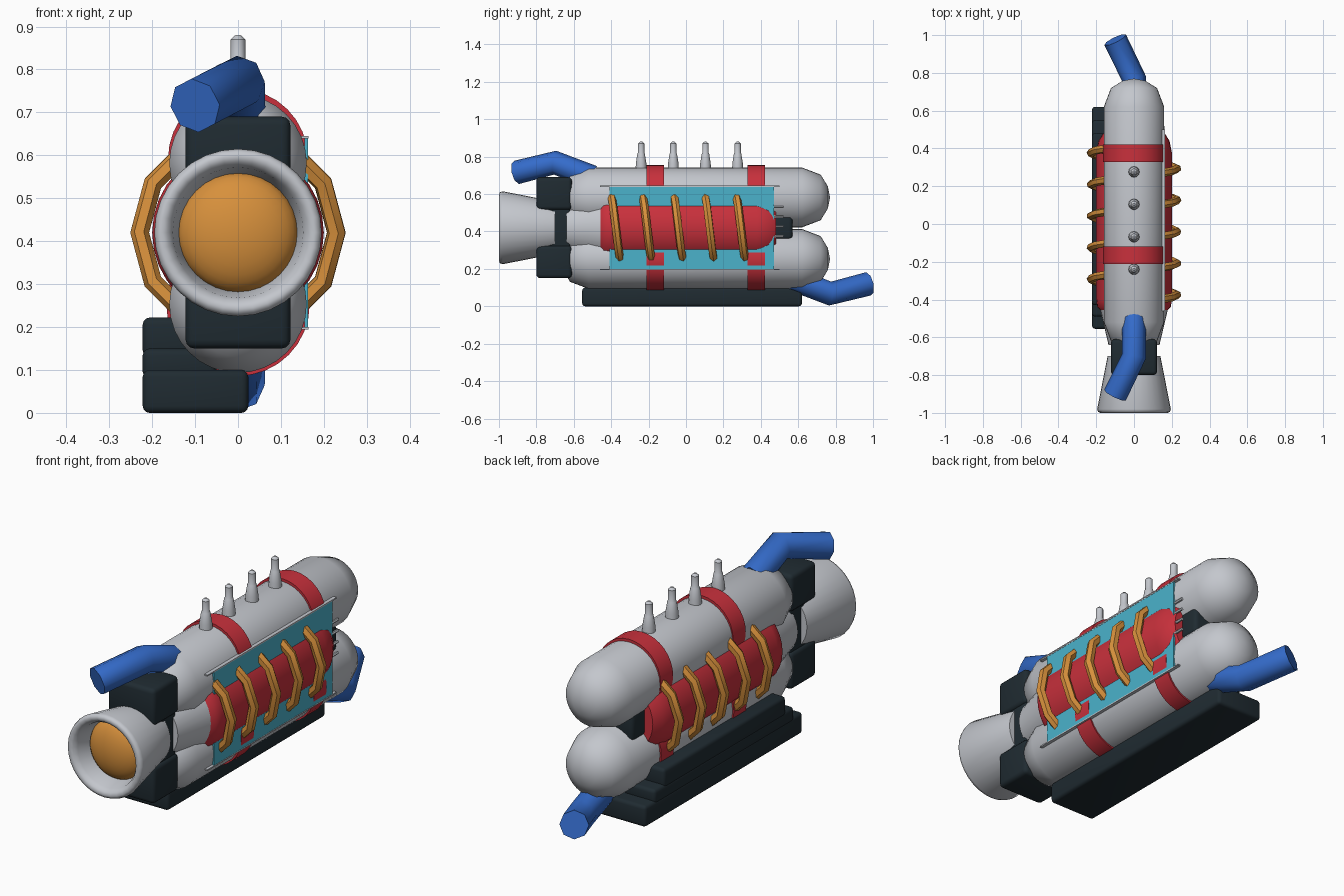
import bpy, bmesh, math
from mathutils import Matrix, Vector

if "Cube" in bpy.data.objects:
    bpy.data.objects.remove(bpy.data.objects["Cube"], do_unlink=True)


def material(name, rgb):
    m = bpy.data.materials.new(name)
    m.use_nodes = True
    m.diffuse_color = (*rgb, 1)
    m.node_tree.nodes["Principled BSDF"].inputs["Base Color"].default_value = (*rgb, 1)
    return m


SILVER = material("silver grey", (0.55, 0.57, 0.61))
RED = material("red", (0.58, 0.03, 0.045))
CYAN = material("cyan", (0.07, 0.45, 0.6))
ORANGE = material("amber", (0.68, 0.28, 0.045))
BLUE = material("blue", (0.035, 0.15, 0.6))
DARK = material("dark slate", (0.014, 0.024, 0.031))


def add_object(name, mesh, mat, angle=40):
    mesh.materials.clear()
    mesh.materials.append(mat)
    ob = bpy.data.objects.new(name, mesh)
    bpy.context.collection.objects.link(ob)
    bpy.ops.object.select_all(action='DESELECT')
    ob.select_set(True)
    bpy.context.view_layer.objects.active = ob
    bpy.ops.object.shade_smooth_by_angle(angle=math.radians(angle))
    return ob


def from_bmesh(name, bm, mat, angle=40):
    bmesh.ops.recalc_face_normals(bm, faces=bm.faces)
    mesh = bpy.data.meshes.new(name)
    bm.to_mesh(mesh)
    bm.free()
    return add_object(name, mesh, mat, angle)


def lathe(name, profile, mat, at=(0, 0, 0), sides=32, upright=False, angle=40):
    """Turn (distance along axis, radius) points around y, or around z if upright."""
    bm = bmesh.new()
    rings = []
    for t, r in profile:
        ring = []
        for i in range(sides):
            a = math.tau * i / sides
            u, v = r * math.cos(a), r * math.sin(a)
            ring.append(bm.verts.new((u, v, t) if upright else (u, t, v)))
        rings.append(ring)
    for a, b in zip(rings, rings[1:]):
        for i in range(sides):
            j = (i + 1) % sides
            bm.faces.new((a[i], a[j], b[j], b[i]))
    bm.faces.new(rings[0])
    bm.faces.new(rings[-1])
    bmesh.ops.remove_doubles(bm, verts=bm.verts, dist=0.0001)
    bmesh.ops.translate(bm, verts=bm.verts, vec=Vector(at))
    return from_bmesh(name, bm, mat, angle)


def block(name, low, high, mat, bevel=0.0):
    low, high = Vector(low), Vector(high)
    bm = bmesh.new()
    matrix = Matrix.Translation((low + high) / 2) @ Matrix.Diagonal((*(high - low), 1))
    bmesh.ops.create_cube(bm, size=1, matrix=matrix)
    if bevel:
        bmesh.ops.bevel(bm, geom=bm.edges[:], offset=bevel, segments=3,
                        profile=0.5, affect='EDGES')
    return from_bmesh(name, bm, mat)


def tube(name, points, radius, mat, resolution=2, angle=50):
    curve = bpy.data.curves.new(name + " path", 'CURVE')
    curve.dimensions = '3D'
    curve.bevel_depth = radius
    curve.bevel_resolution = resolution
    curve.use_fill_caps = True
    spline = curve.splines.new('POLY')
    spline.points.add(len(points) - 1)
    for p, co in zip(spline.points, points):
        p.co = (*co, 1)
    temp = bpy.data.objects.new(name + " path", curve)
    bpy.context.collection.objects.link(temp)
    graph = bpy.context.evaluated_depsgraph_get()
    mesh = bpy.data.meshes.new_from_object(temp.evaluated_get(graph))
    bpy.data.objects.remove(temp, do_unlink=True)
    return add_object(name, mesh, mat, angle)


# Twin tanks with rounded ends, each held by two straps
TANK_Y, HALF = 0.05, 0.57
half_profile = [(HALF, 0.16), (0.67, 0.122), (0.708, 0.06), (0.72, 0)]
tank_profile = [(-t, r) for t, r in reversed(half_profile)] + half_profile
for label, z, strap_z, strap_r in (("upper", 0.582, 0.592, 0.163), ("lower", 0.253, 0.253, 0.167)):
    lathe(label + "_tank", tank_profile, SILVER, (0, TANK_Y, z), angle=60)
    for end, y in (("front", -0.165), ("rear", 0.375)):
        lathe(f"{label}_{end}_strap", [(-0.047, strap_r), (0.047, strap_r)], RED, (0, y, strap_z))

# Central drum with tapered ends, and the collar ahead of it
CORE_Z = 0.42
lathe("core_drum", [(-0.465, 0.17), (-0.44, 0.195), (-0.4, 0.2), (0.38, 0.2), (0.44, 0.188), (0.48, 0.163)],
      RED, (0, 0, CORE_Z))
lathe("core_collar", [(-0.64, 0.135), (-0.45, 0.18)], SILVER, (0, 0, CORE_Z))

# Coil wound around the drum
STEPS, PITCH, COIL_R = 12, 0.167, 0.229
coil = []
for i in range(-2, STEPS * 5 - 2):
    a = math.tau * i / STEPS
    coil.append((COIL_R * math.cos(a), -0.375 + PITCH * i / STEPS, CORE_Z - COIL_R * math.sin(a)))
tube("coil", coil, 0.022, ORANGE, resolution=1, angle=35)

# Side panel with its rails and prongs
block("side_panel", (0.155, -0.41, 0.2), (0.163, 0.47, 0.64), CYAN)
for label, z in (("lower", 0.197), ("upper", 0.642)):
    block(label + "_rail", (0.147, -0.46, z - 0.003), (0.164, 0.5, z + 0.003), SILVER)
for i in range(4):
    z = 0.375 + 0.052 * i
    tube(f"prong_{i + 1}", [(0.155, 0.44, z), (0.155, 0.52, z)], 0.007, SILVER, resolution=1)

# Front housing in three stacked blocks, and the rear block
block("housing_middle", (-0.11, -0.775, 0.28), (0.11, -0.62, 0.56), DARK, 0.01)
for label, z in (("lower", 0.15), ("upper", 0.515)):
    block("housing_" + label, (-0.122, -0.8, z), (0.122, -0.61, z + 0.175), DARK, 0.02)
block("rear_block", (-0.12, 0.44, 0.355), (0.12, 0.57, 0.49), DARK, 0.02)

# Flared nozzle with rounded lip, and the domed lens inside
lathe("nozzle", [(-0.7, 0.14), (-0.98, 0.195), (-0.995, 0.19), (-1.0, 0.178), (-0.994, 0.164),
                 (-0.975, 0.152), (-0.9, 0.138), (-0.88, 0)], SILVER, (0, 0, CORE_Z), angle=50)
dome = [(-0.89 - 0.07 * math.sin(a), 0.14 * math.cos(a))
        for a in (math.pi / 2 * i / 8 for i in range(9))]
lathe("lens", dome, ORANGE, (0, 0, CORE_Z))

# Studs along the top
for i in range(4):
    lathe(f"stud_{i + 1}", [(0.72, 0.03), (0.765, 0.028), (0.815, 0.02), (0.82, 0.017),
                            (0.87, 0.017), (0.88, 0.006)], SILVER,
          (0, -0.24 + 0.172 * i, 0), sides=12, upright=True)

# Bent hoses at opposite ends
hose = [(0, -0.5, 0.69), (0, -0.7, 0.768), (-0.1, -0.905, 0.716)]
tube("front_hose", hose, 0.064, BLUE)
tube("rear_hose", [(x, 0.07 - y, 0.836 - z) for x, y, z in hose], 0.064, BLUE)

# Stepped base
for label, front, rear, z, top in (("lower", -0.555, 0.62, 0, 0.1),
                                   ("middle", -0.49, 0.55, 0.08, 0.15),
                                   ("upper", -0.43, 0.48, 0.13, 0.222)):
    block(f"base_{label}_step", (-0.222, front, z), (0.024 if z == 0 else -0.05, rear, top), DARK, 0.016)
